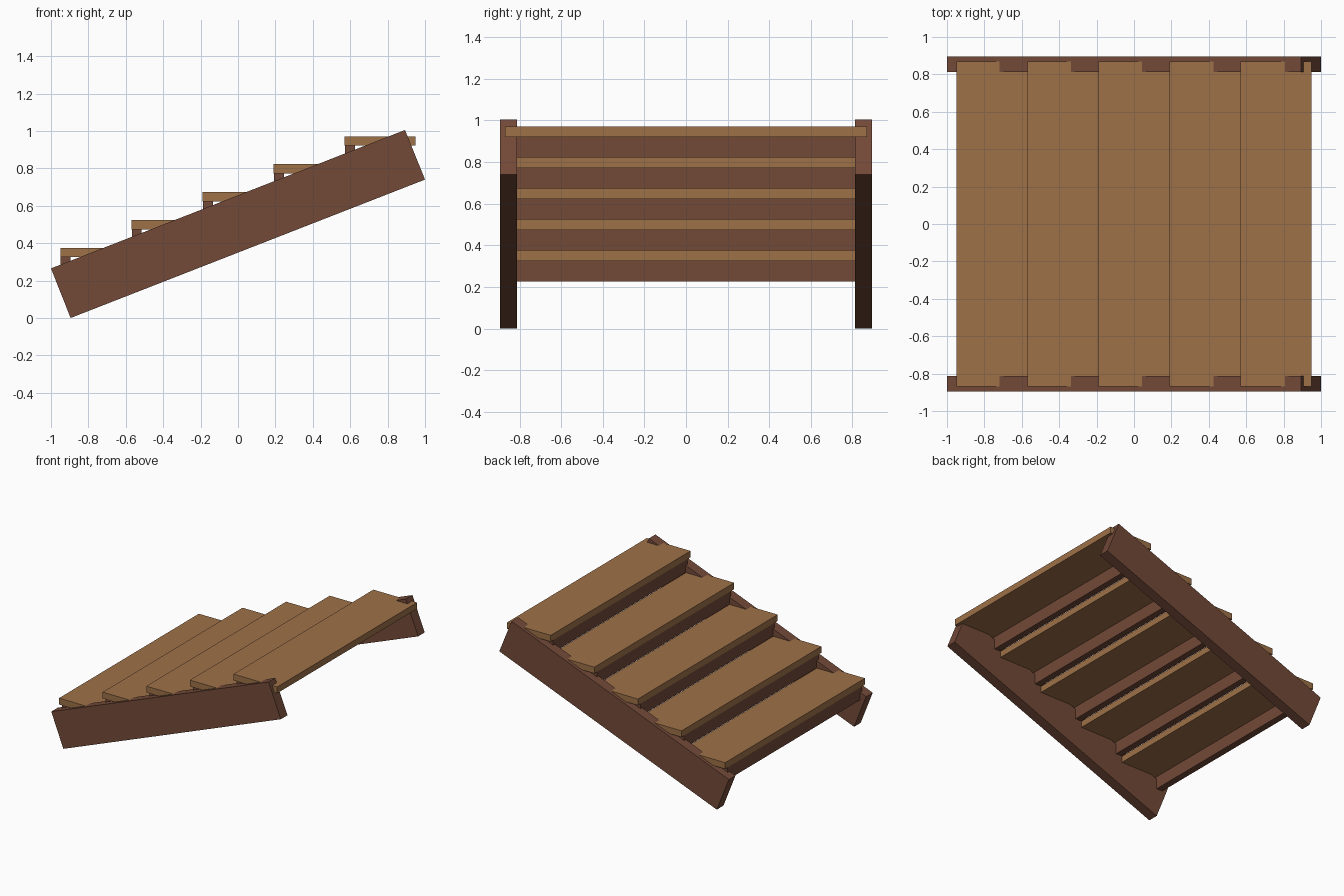
import bpy
import bmesh

default = bpy.data.objects.get("Cube")
if default:
    bpy.data.objects.remove(default, do_unlink=True)


def material(name, color):
    mat = bpy.data.materials.new(name)
    mat.use_nodes = True
    mat.diffuse_color = (*color, 1)
    mat.node_tree.nodes["Principled BSDF"].inputs["Base Color"].default_value = (*color, 1)
    return mat


tread_wood = material("light brown wood", (0.34, 0.165, 0.065))
frame_wood = material("dark red brown wood", (0.17, 0.067, 0.040))


def plank(name, outline, y0, y1, mat):
    """Extrude an x-z outline from y0 to y1."""
    bm = bmesh.new()
    face = bm.faces.new([bm.verts.new((x, y0, z)) for x, z in outline])
    ext = bmesh.ops.extrude_face_region(bm, geom=[face])
    verts = [v for v in ext["geom"] if isinstance(v, bmesh.types.BMVert)]
    bmesh.ops.translate(bm, verts=verts, vec=(0, y1 - y0, 0))
    bmesh.ops.recalc_face_normals(bm, faces=bm.faces)
    mesh = bpy.data.meshes.new(name)
    bm.to_mesh(mesh)
    bm.free()
    mesh.materials.append(mat)
    obj = bpy.data.objects.new(name, mesh)
    bpy.context.collection.objects.link(obj)


def rect(x0, x1, z0, z1):
    return [(x0, z0), (x1, z0), (x1, z1), (x0, z1)]


# Sloping side boards
slope = [(-1, 0.265), (-0.895, 0), (1, 0.74), (0.893, 1.005)]
plank("front_stringer", slope, -0.895, -0.813, frame_wood)
plank("back_stringer", slope, 0.813, 0.895, frame_wood)

# Steps: a tread on a riser that stands on the tread below
run, rise, thick = 0.38, 0.149, 0.05
for i in range(5):
    x = -0.95 + i * run
    top = 0.375 + i * rise
    plank(f"tread_{i + 1}", rect(x, x + run, top - thick, top), -0.87, 0.87, tread_wood)
    plank(f"riser_{i + 1}", rect(x + 0.002, x + 0.055, top - rise, top - 0.002),
          -0.835, 0.835, frame_wood)
